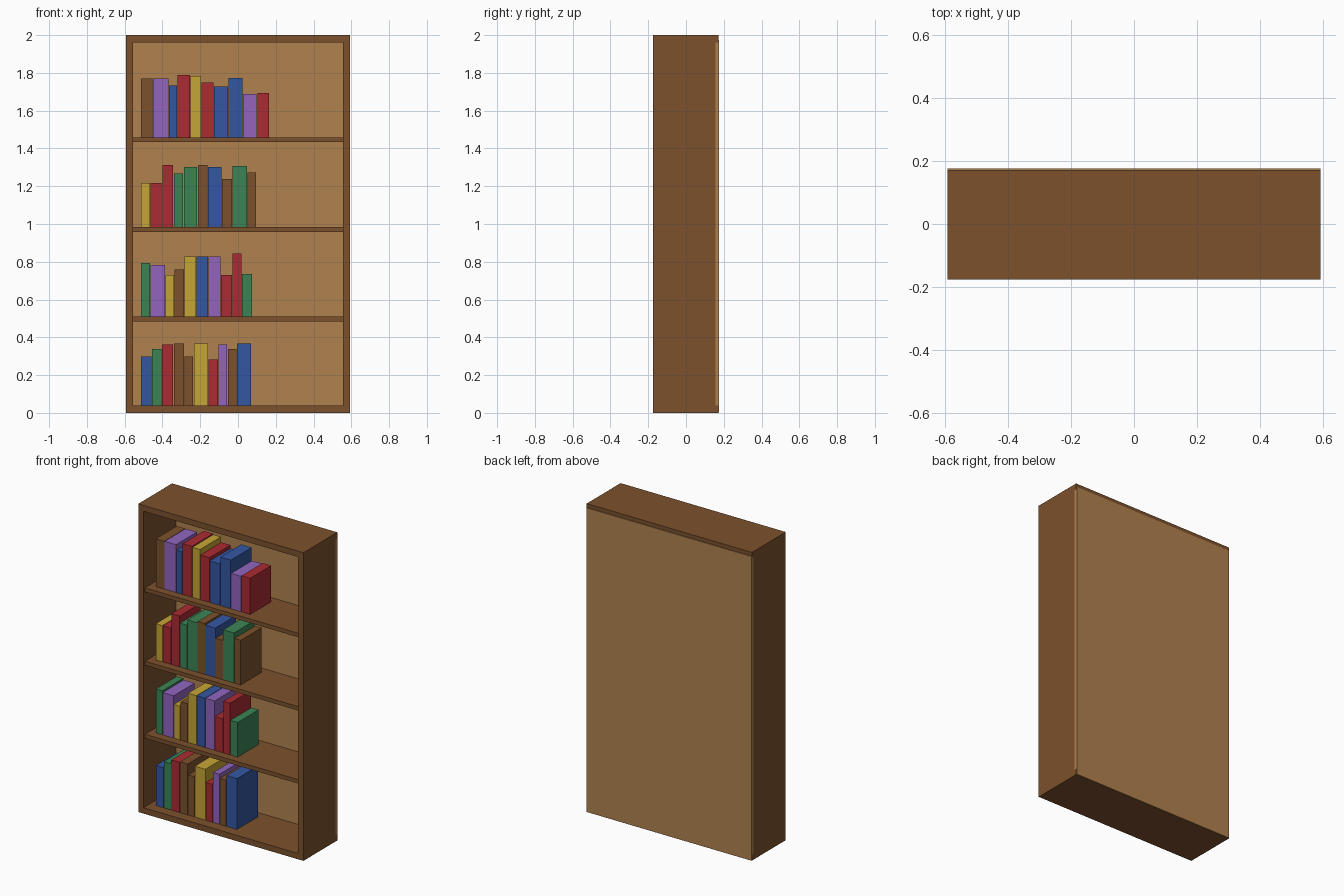
import bpy

if "Cube" in bpy.data.objects:
    bpy.data.objects.remove(bpy.data.objects["Cube"])


def linear(c):
    c /= 255
    return c / 12.92 if c <= 0.04045 else ((c + 0.055) / 1.055) ** 2.4


def material(name, r, g, b):
    m = bpy.data.materials.new(name)
    m.diffuse_color = (linear(r), linear(g), linear(b), 1)
    m.use_nodes = True
    m.node_tree.nodes["Principled BSDF"].inputs["Base Color"].default_value = m.diffuse_color
    return m


WOOD = material("dark_wood", 125, 81, 45)
TAN = material("light_wood", 176, 130, 78)
COVERS = {
    "n": WOOD,
    "b": material("blue_cover", 52, 87, 162),
    "g": material("green_cover", 60, 132, 86),
    "r": material("red_cover", 170, 43, 51),
    "p": material("purple_cover", 146, 101, 191),
    "y": material("yellow_cover", 198, 166, 53),
}


def box(name, x, y, z, mat):
    """Box from (min, max) pairs on each axis."""
    bpy.ops.mesh.primitive_cube_add(size=1, location=[sum(p) / 2 for p in (x, y, z)])
    ob = bpy.context.object
    ob.name = name
    ob.scale = [p[1] - p[0] for p in (x, y, z)]
    bpy.ops.object.transform_apply(location=False, rotation=False, scale=True)
    ob.data.materials.append(mat)
    return ob


W, T = 0.593, 0.038          # half width, board thickness
FRONT, BACK = -0.176, 0.176

# Outer frame
box("top_board", (-W, W), (FRONT, 0.171), (2 - T, 2), WOOD)
box("bottom_board", (-W, W), (FRONT, 0.171), (0, T), WOOD)
for side, s in (("left", -1), ("right", 1)):
    a, b = sorted((s * W, s * (W - T)))
    box(side + "_side", (a, b), (FRONT, 0.155), (T, 2 - T), WOOD)

# Back panel, edge showing behind the sides
box("back_panel", (-W + 0.001, W - 0.001), (0.155, BACK), (0.001, 1.975), TAN)

# Shelves, set slightly back from the frame front
shelf_tops = (0.509, 0.983, 1.459)
for i, top in enumerate(shelf_tops):
    box(f"shelf_{i + 1}", (-W + T, W - T), (FRONT + 0.015, 0.155), (top - 0.026, top), WOOD)

# Books per row: cover colours, spine edges and heights in hundredths
rows = [
    (T, "bgrnnyrpnb",
     (-51.5, -45.7, -40.4, -34.1, -28.3, -23.5, -15.6, -10.3, -5.5, -0.7, 7.1),
     (26, 30, 32.5, 33, 26, 33, 24.5, 32.5, 30, 33)),
    (shelf_tops[0], "gpynybprrg",
     (-51.5, -46.5, -38.4, -33.7, -28.3, -22, -15.8, -9, -3, 2.1, 7.6),
     (28.5, 27.5, 22, 25, 32, 32, 32, 22, 33.5, 22.5)),
    (shelf_tops[1], "yrrggnbngn",
     (-51.5, -46.5, -40.2, -34.1, -28.8, -21.4, -16, -8.5, -3.1, 5, 9.8),
     (23.5, 23.5, 33, 28.5, 32, 33, 32, 25.5, 32.5, 29)),
    (shelf_tops[2], "npbryrbbpr",
     (-51.5, -45.1, -36.7, -32.2, -25.2, -19.5, -12.7, -5.2, 2.6, 10.1, 16.6),
     (31, 31, 27.5, 33, 32.5, 29, 27, 31.5, 23, 23.5)),
]
for r, (base, colours, edges, heights) in enumerate(rows):
    for i, (c, h) in enumerate(zip(colours, heights)):
        x = (edges[i] / 100 + 0.001, edges[i + 1] / 100 - 0.002)
        box(f"book_{r + 1}_{i + 1}", x, (-0.109, 0.106), (base, base + h / 100), COVERS[c])
